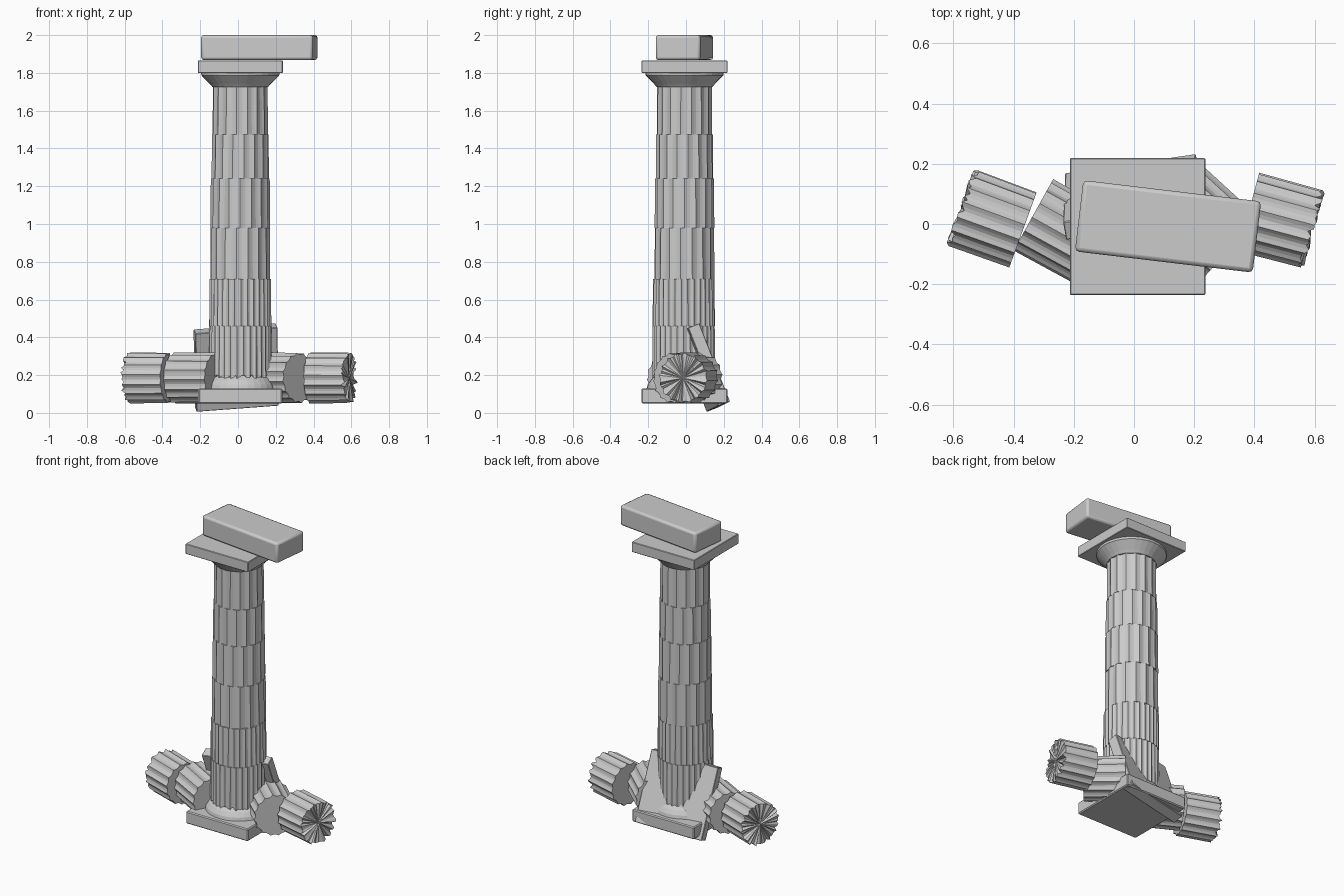
import bpy, bmesh, math, random
from mathutils import Matrix, Vector

if "Cube" in bpy.data.objects:
    bpy.data.objects.remove(bpy.data.objects["Cube"])

random.seed(7)
CX, CY = 0.012, -0.008


def finish(bm, name, matrix):
    bmesh.ops.recalc_face_normals(bm, faces=bm.faces)
    me = bpy.data.meshes.new(name)
    bm.to_mesh(me)
    bm.free()
    ob = bpy.data.objects.new(name, me)
    bpy.context.collection.objects.link(ob)
    ob.matrix_world = matrix
    return ob


def box(name, size, loc, rot=(0, 0, 0), bevel=0.003, segs=1):
    bm = bmesh.new()
    bmesh.ops.create_cube(bm, size=1, matrix=Matrix.Diagonal((*size, 1)))
    m = Matrix.Translation(loc)
    for angle, axis in zip(rot, "ZXY"):      # yaw, lean, roll
        m = m @ Matrix.Rotation(math.radians(angle), 4, axis)
    ob = finish(bm, name, m)
    b = ob.modifiers.new("worn_edges", 'BEVEL')
    b.width, b.segments = bevel, segs
    return ob


def drum(name, r0, r1, length, matrix, flutes=16, depth=0.07, rough0=0, rough1=0):
    """Fluted drum along local z; rough ends get a jagged broken fan."""
    bm = bmesh.new()
    steps = 4
    n = flutes * steps
    rings = []
    for r, z, rough in ((r0, -length / 2, rough0), (r1, length / 2, rough1)):
        ring = []
        for i in range(n):
            a = math.tau * i / n
            rr = r * (1 - depth * math.sin(math.pi * (i % steps) / steps))
            ring.append(bm.verts.new((rr * math.cos(a), rr * math.sin(a),
                                      z + random.uniform(-rough, rough))))
        centre = bm.verts.new((0, 0, z))
        for i in range(n):
            bm.faces.new((ring[i], ring[(i + 1) % n], centre))
        rings.append(ring)
    a, b = rings
    for i in range(n):
        j = (i + 1) % n
        bm.faces.new((a[i], a[j], b[j], b[i]))
    return finish(bm, name, matrix)


def lathe(name, profile, loc, n=32):
    bm = bmesh.new()
    rings = [[bm.verts.new((r * math.cos(math.tau * i / n),
                            r * math.sin(math.tau * i / n), z)) for i in range(n)]
             for r, z in profile]
    for a, b in zip(rings, rings[1:]):
        for i in range(n):
            j = (i + 1) % n
            bm.faces.new((a[i], a[j], b[j], b[i]))
    bm.faces.new(rings[0])
    bm.faces.new(rings[-1])
    return finish(bm, name, Matrix.Translation(loc))


# Standing shaft: stacked drums, finer fluting on the two lowest
levels = [0.19, 0.46, 0.71, 0.98, 1.24, 1.475, 1.73]
radii = [0.167, 0.165, 0.160, 0.158, 0.153, 0.148]
for i, r in enumerate(radii):
    z0, z1 = levels[i], levels[i + 1]
    low = i < 2
    m = (Matrix.Translation((CX, CY - (0.004 if low else 0), (z0 + z1) / 2))
         @ Matrix.Rotation(i * 0.13, 4, 'Z'))
    drum(f"shaft_drum_{i + 1}", r, r - 0.002, z1 - z0, m,
         flutes=30 if low else 16, depth=0.05 if low else 0.06,
         rough0=0.012 if i == 0 else 0)

# Base: square plinth and tapered collar
box("plinth", (0.445, 0.455, 0.08), (CX, CY, 0.09), bevel=0.006)
lathe("base_collar", [(0.20, 0.13), (0.195, 0.15), (0.178, 0.175), (0.15, 0.20)], (CX, CY, 0))

# Capital: flared cushion and square slab
lathe("capital_cushion", [(0.147, 1.725), (0.16, 1.74), (0.206, 1.787), (0.208, 1.80)], (CX, CY, 0))
box("capital_slab", (0.45, 0.455, 0.066), (CX, CY, 1.833))

# Remaining lintel block, skewed on top
block = box("lintel_block", (0.595, 0.238, 0.132), (0.113, -0.008, 1.934),
            (-6.8, 0, 0), bevel=0.014, segs=2)
bpy.context.view_layer.objects.active = block
block.select_set(True)
bpy.ops.object.shade_smooth_by_angle(angle=math.radians(35))

# Fallen drums lying either side: name, centre x, y, heading, length, broken ends
fallen = [
    ("fallen_drum_left_outer", -0.470, 0.017, -20, 0.215, 0.012, 0),
    ("fallen_drum_left_inner", -0.225, -0.030, -29, 0.250, 0, 0),
    ("fallen_drum_right_inner", 0.232, 0.009, -42, 0.250, 0, 0),
    ("fallen_drum_right_outer", 0.485, 0.012, -15, 0.215, 0, 0.014),
]
for name, x, y, heading, length, e0, e1 in fallen:
    m = (Matrix.Translation((x, y, 0.185))
         @ Matrix.Rotation(math.radians(heading), 4, 'Z')
         @ Matrix.Rotation(math.pi / 2, 4, 'Y')
         @ Matrix.Rotation(random.uniform(0, 0.4), 4, 'Z'))
    drum(name, 0.136, 0.134, length, m, depth=0.08, rough0=e0, rough1=e1)

# Square slab leaning through the back of the base
box("leaning_slab", (0.44, 0.065, 0.445), (-0.01, 0.09, 0.24), (10, 21, -4.5))
